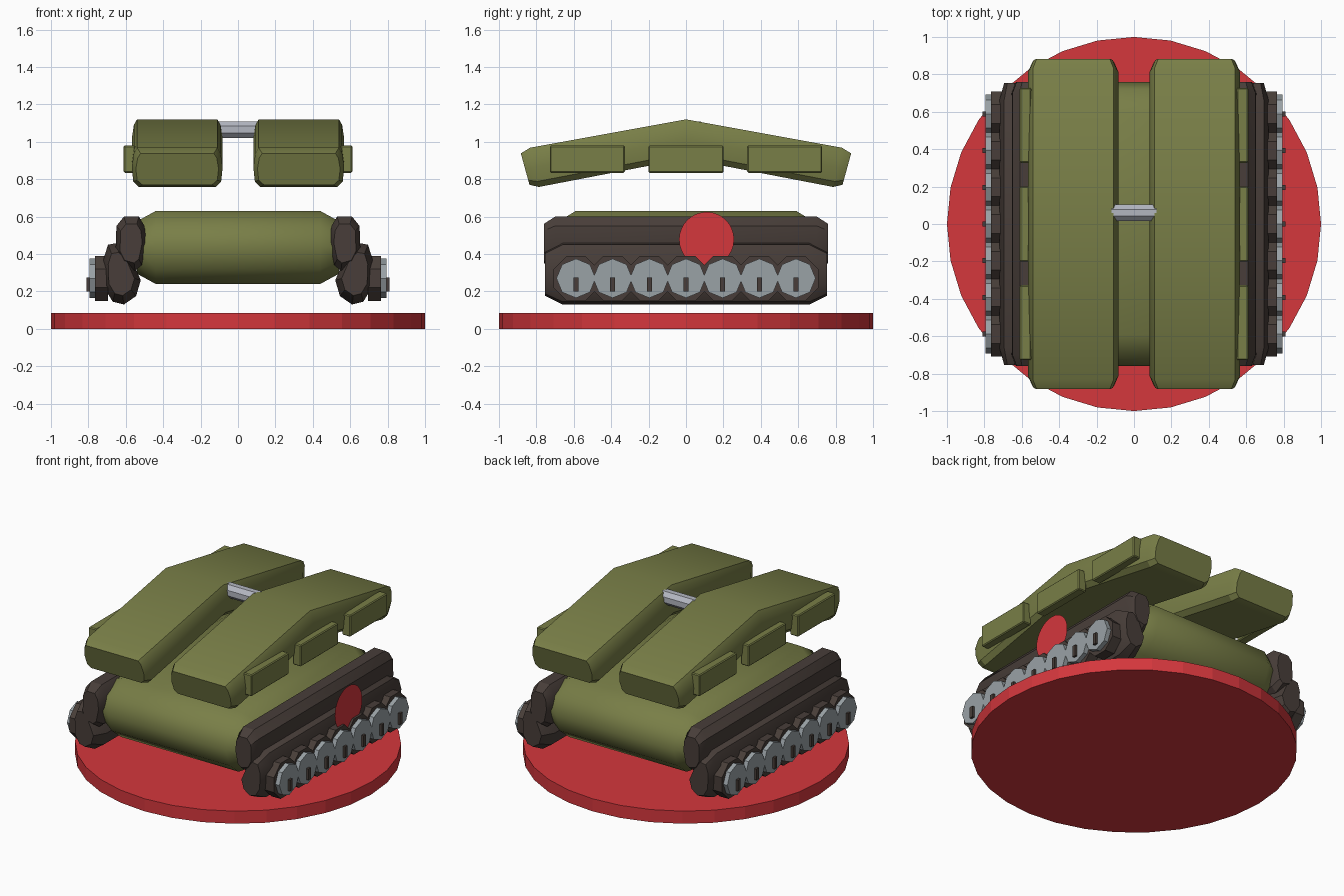
import bpy, bmesh, math
from mathutils import Vector, Matrix

cube = bpy.data.objects.get("Cube")
if cube:
    bpy.data.objects.remove(cube, do_unlink=True)


def material(name, rgb):
    m = bpy.data.materials.new(name)
    m.use_nodes = True
    m.diffuse_color = (*rgb, 1)
    m.node_tree.nodes["Principled BSDF"].inputs["Base Color"].default_value = (*rgb, 1)
    return m


OLIVE = material("olive", (0.19, 0.21, 0.063))
RED = material("red", (0.66, 0.038, 0.046))
BROWN = material("dark brown", (0.065, 0.048, 0.041))
STEEL = material("steel grey", (0.32, 0.36, 0.38))
SILVER = material("light grey", (0.45, 0.47, 0.53))


def finish(name, bm, mat, smooth=None):
    bmesh.ops.recalc_face_normals(bm, faces=bm.faces)
    me = bpy.data.meshes.new(name)
    bm.to_mesh(me)
    bm.free()
    me.materials.append(mat)
    ob = bpy.data.objects.new(name, me)
    bpy.context.collection.objects.link(ob)
    if smooth:
        bpy.ops.object.select_all(action="DESELECT")
        ob.select_set(True)
        bpy.context.view_layer.objects.active = ob
        bpy.ops.object.shade_smooth_by_angle(angle=math.radians(smooth))
    return ob


def loft(name, rings, mat, smooth=None):
    """Skin a list of equal point rings and cap both ends."""
    bm = bmesh.new()
    vs = [[bm.verts.new(p) for p in ring] for ring in rings]
    n = len(vs[0])
    for a, b in zip(vs, vs[1:]):
        for i in range(n):
            j = (i + 1) % n
            bm.faces.new((a[i], a[j], b[j], b[i]))
    bm.faces.new(vs[0])
    bm.faces.new(vs[-1])
    return finish(name, bm, mat, smooth)


def drum(name, centre, r1, r2, depth, sides, mat, axis="X", turn=0.0):
    """Cylinder or cone along x or z."""
    bm = bmesh.new()
    bmesh.ops.create_cone(bm, cap_ends=True, segments=sides, radius1=r1, radius2=r2, depth=depth)
    m = Matrix.Rotation(turn, 4, "Z")
    if axis == "X":
        m = Matrix.Rotation(math.pi / 2, 4, "Y") @ m
    bm.transform(Matrix.Translation(centre) @ m)
    return finish(name, bm, mat)


def box(name, centre, size, mat, bevel=0.0):
    bm = bmesh.new()
    bmesh.ops.create_cube(bm, size=1)
    bm.transform(Matrix.Translation(centre) @ Matrix.Diagonal((*size, 1)))
    if bevel:
        bmesh.ops.bevel(bm, geom=bm.edges[:], offset=bevel, segments=1, affect="EDGES")
    return finish(name, bm, mat)


def beam(name, section, stations, side, mat):
    """Loft an xz section along y, shrinking it about its middle."""
    c = sum((Vector(p) for p in section), Vector((0, 0))) / len(section)
    rings = []
    for y, k in stations:
        pts = [c + (Vector(p) - c) * k for p in section]
        rings.append([(side * p.x, y, p.y) for p in pts])
    return loft(name, rings, mat, 30)


# round base
drum("base_disc", (0, 0, 0.0425), 1, 1, 0.085, 32, RED, axis="Z")

# hull: side profile lofted across the width
half = [(0.62, 0.24), (0.72, 0.32), (0.76, 0.44), (0.72, 0.55), (0.59, 0.63)]
profile = half + [(-y, z) for y, z in reversed(half)]
hull = []
for x, ky, kz in [(-0.54, 0.93, 0.72), (-0.44, 1, 1), (0.44, 1, 1), (0.54, 0.93, 0.72)]:
    hull.append([(x, y * ky, 0.435 + (z - 0.435) * kz) for y, z in profile])
loft("hull", hull, OLIVE, 45)

# cross-sections of the running gear
skirt = [(0.53, 0.60), (0.61, 0.60), (0.65, 0.55), (0.655, 0.40), (0.62, 0.33),
         (0.55, 0.31), (0.515, 0.34), (0.49, 0.46), (0.50, 0.55)]
track = [(0.64, 0.46), (0.695, 0.45), (0.72, 0.37), (0.715, 0.22), (0.67, 0.145),
         (0.61, 0.13), (0.545, 0.175), (0.52, 0.26), (0.58, 0.40)]

# cross-section of a roof panel, around its own centre
panel = [(-0.215, 0.105), (0.215, 0.105), (0.232, 0.075), (0.243, 0.0), (0.235, -0.075),
         (0.205, -0.105), (-0.205, -0.105), (-0.235, -0.075), (-0.243, 0.0), (-0.232, 0.075)]

for side, label in ((1, "left"), (-1, "right")):
    beam(label + "_skirt", skirt, [(-0.76, 0.72), (-0.70, 1), (0.70, 1), (0.76, 0.72)], side, BROWN)
    beam(label + "_track", track, [(-0.755, 0.7), (-0.66, 1), (0.66, 1), (0.755, 0.7)], side, BROWN)

    # road wheels
    for i in range(7):
        y = (i - 3) * 0.196
        rim = drum(f"{label}_wheel_housing_{i + 1}", (side * 0.73, y, 0.27), 0.13, 0.13,
                   0.07, 8, BROWN, turn=math.pi / 8)
        drum(f"{label}_wheel_{i + 1}", (side * 0.772, y, 0.27), 0.105, 0.105, 0.046, 8, STEEL)
        box(f"{label}_wheel_bolt_{i + 1}", (side * 0.80, y, 0.237), (0.022, 0.026, 0.076), BROWN)

    # bent roof panel with slanted, rounded ends
    rings = []
    for y, k in [(-0.86, 0.80), (-0.81, 1), (0, 1), (0.81, 1), (0.86, 0.80)]:
        lean = 0.22 * (y > 0) - 0.22 * (y < 0)
        zc = 1.015 - 0.187 * abs(y)
        kx = 1 - (1 - k) * 0.45
        rings.append([(side * 0.325 + u * kx, y + lean * v, zc + v * k) for u, v in panel])
    loft(label + "_roof_panel", rings, OLIVE, 28)

    # plates along the outer edge of the panel
    for i in (-1, 0, 1):
        box(f"{label}_side_plate_{i + 2}", (side * 0.58, i * 0.527, 0.907),
            (0.062, 0.40, 0.145), OLIVE, 0.006)

# bar joining the panels
drum("joining_bar", (0, 0.06, 1.065), 0.048, 0.048, 0.24, 8, SILVER, turn=math.pi / 8)

# painted round marker on the left flank
bm = bmesh.new()
bmesh.ops.create_circle(bm, cap_ends=True, segments=32, radius=0.147)
bm.transform(Matrix.Translation((0.75, 0.11, 0.478)) @ Matrix.Rotation(math.pi / 2, 4, "Y"))
finish("left_round_marker", bm, RED)
